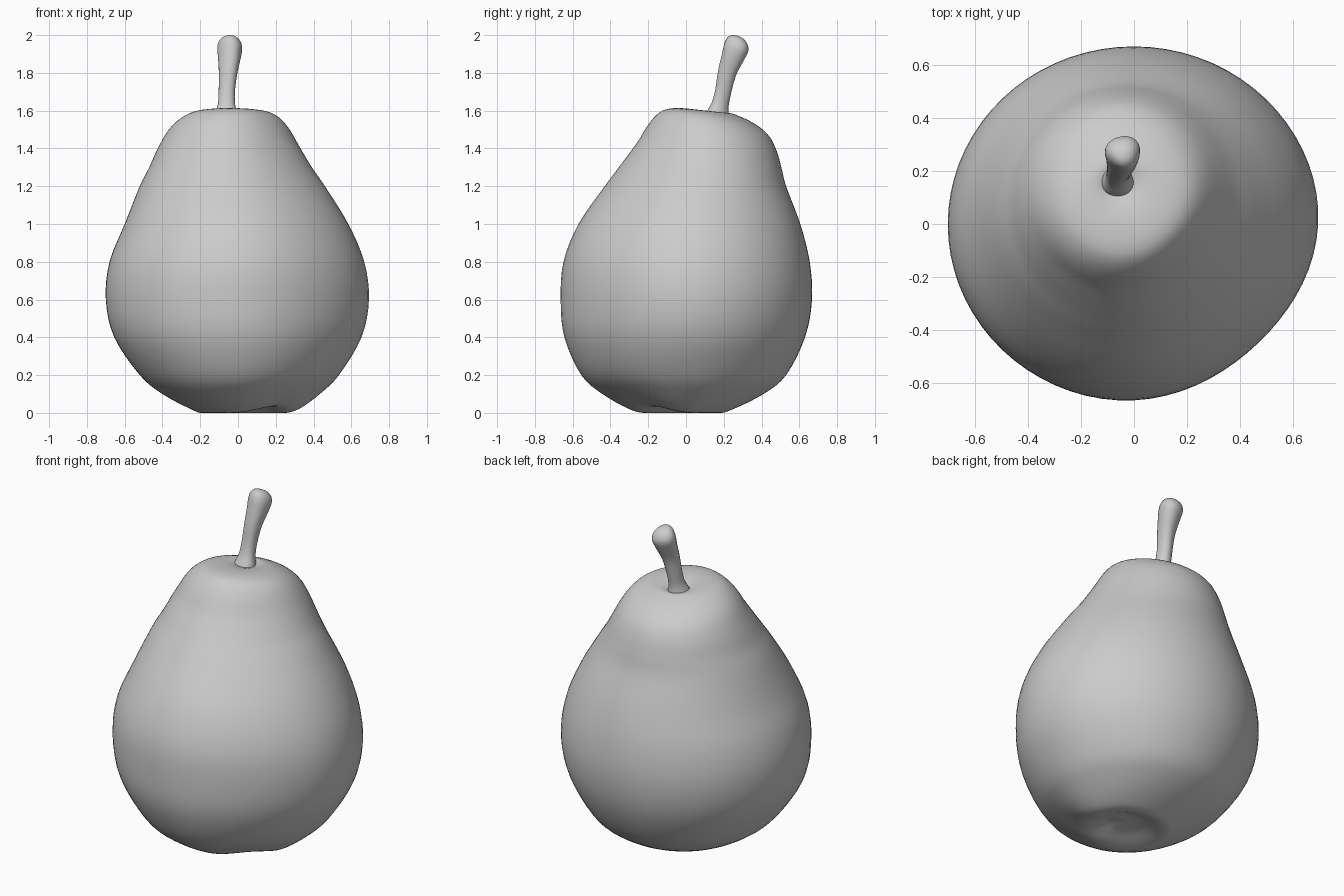
import bpy, bmesh, math
from mathutils import Vector

if "Cube" in bpy.data.objects:
    bpy.data.objects.remove(bpy.data.objects["Cube"])


def smooth_rows(rows, steps):
    # Catmull-Rom interpolation between rows of numbers
    out = []
    for i in range(len(rows) - 1):
        p0, p1 = rows[max(i - 1, 0)], rows[i]
        p2, p3 = rows[i + 1], rows[min(i + 2, len(rows) - 1)]
        for s in range(steps):
            t = s / steps
            out.append([0.5 * (2 * b + (c - a) * t + (2 * a - 5 * b + 4 * c - d) * t * t
                               + (3 * b - a - 3 * c + d) * t ** 3)
                        for a, b, c, d in zip(p0, p1, p2, p3)])
    out.append(list(rows[-1]))
    return out


def loft(name, rings):
    # skin a stack of rings and cap both ends
    bm = bmesh.new()
    loops = [[bm.verts.new(p) for p in ring] for ring in rings]
    n = len(loops[0])
    for a, b in zip(loops, loops[1:]):
        for i in range(n):
            j = (i + 1) % n
            bm.faces.new((a[i], a[j], b[j], b[i]))
    bm.faces.new(loops[0][::-1])
    bm.faces.new(loops[-1])
    me = bpy.data.meshes.new(name)
    bm.to_mesh(me)
    bm.free()
    me.shade_smooth()
    ob = bpy.data.objects.new(name, me)
    bpy.context.collection.objects.link(ob)
    return ob


# fruit body: z, left x, right x, front y, back y
profile = [
    (0.035, 0.04, 0.06, -0.02, 0.00), (0.03, -0.05, 0.15, -0.11, 0.08),
    (0.00, -0.18, 0.25, -0.22, 0.17), (0.02, -0.25, 0.33, -0.31, 0.25),
    (0.10, -0.40, 0.44, -0.45, 0.41), (0.20, -0.52, 0.54, -0.56, 0.53),
    (0.40, -0.655, 0.66, -0.65, 0.63), (0.60, -0.70, 0.70, -0.67, 0.667),
    (0.80, -0.68, 0.675, -0.655, 0.655), (1.00, -0.60, 0.59, -0.575, 0.605),
    (1.20, -0.52, 0.465, -0.435, 0.53), (1.30, -0.47, 0.395, -0.36, 0.505),
    (1.40, -0.425, 0.335, -0.285, 0.475), (1.50, -0.365, 0.275, -0.21, 0.42),
    (1.56, -0.295, 0.22, -0.145, 0.35), (1.59, -0.22, 0.15, -0.07, 0.27),
    (1.595, -0.14, 0.05, 0.04, 0.23), (1.57, -0.08, -0.04, 0.14, 0.18),
]
SEG = 72
rings = []
for z, x0, x1, y0, y1 in smooth_rows(profile, 4):
    cx, cy, rx, ry = (x0 + x1) / 2, (y0 + y1) / 2, (x1 - x0) / 2, (y1 - y0) / 2
    low = max(0.0, 1 - z / 0.25)                        # raised front-right rim
    high = min(1.0, max(0.0, (z - 1.45) / 0.12))        # crown tilts to the back
    ring = []
    for i in range(SEG):
        a = 2 * math.pi * i / SEG
        dent = max(0.0, math.cos(a + math.radians(45))) ** 5
        k = 1 - 0.055 * dent
        x, y = cx + rx * k * math.cos(a), cy + ry * k * math.sin(a)
        zz = z + 0.035 * low * dent * min(1, rx / 0.2) - 0.11 * high * (y - 0.14)
        ring.append((x, y, max(0.0, zz)))
    rings.append(ring)
loft("pear_body", rings)

# stem: centre x, y, z, radius
path = [
    (-0.065, 0.155, 1.54, 0.066), (-0.062, 0.165, 1.58, 0.060), (-0.06, 0.178, 1.63, 0.046),
    (-0.058, 0.195, 1.70, 0.043), (-0.050, 0.217, 1.80, 0.049),
    (-0.043, 0.248, 1.88, 0.060), (-0.041, 0.268, 1.935, 0.066),
    (-0.041, 0.272, 1.97, 0.055), (-0.041, 0.272, 1.99, 0.033), (-0.041, 0.27, 1.997, 0.008),
]
rows = smooth_rows(path, 3)
axis = Vector((0.04, 0.27, 1)).normalized()
side = Vector((1, 0, 0)) - axis * axis.x
side.normalize()
other = axis.cross(side)
rings = []
for x, y, z, r in rows:
    rings.append([])
    for i in range(24):
        a = 2 * math.pi * i / 24
        k = r * (1 + 0.05 * math.sin(3 * a + 6 * z))    # slightly knobbly
        p = Vector((x, y, z)) + (side * math.cos(a) + other * math.sin(a)) * k
        p.z = min(p.z, 2.0)
        rings[-1].append(p)
loft("stem", rings)
